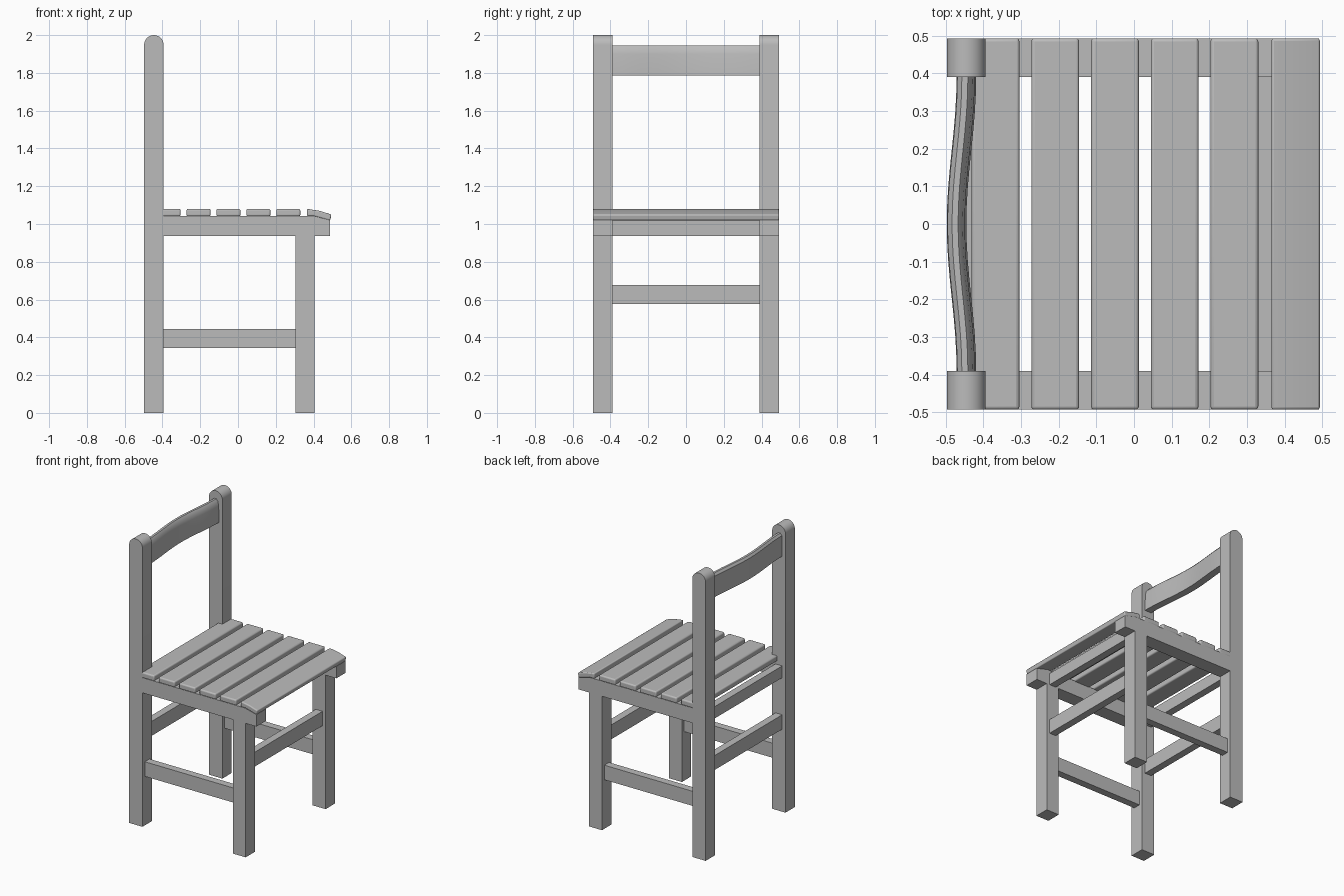
import bpy, bmesh, math

old = bpy.data.objects.get("Cube")
if old:
    bpy.data.objects.remove(old)

grey = bpy.data.materials.new("plain grey")
grey.use_nodes = True
tone = (0.5, 0.5, 0.5, 1)
grey.diffuse_color = tone
grey.node_tree.nodes["Principled BSDF"].inputs["Base Color"].default_value = tone

OUT, IN = 0.493, 0.39     # outer and inner faces of the posts across the seat


def finish(bm, name, bevel=0, smooth=False):
    bmesh.ops.recalc_face_normals(bm, faces=bm.faces)
    mesh = bpy.data.meshes.new(name)
    bm.to_mesh(mesh)
    bm.free()
    mesh.materials.append(grey)
    ob = bpy.data.objects.new(name, mesh)
    bpy.context.collection.objects.link(ob)
    if bevel:
        mod = ob.modifiers.new("soft edges", "BEVEL")
        mod.width, mod.segments = bevel, 3
    if smooth:
        bpy.ops.object.select_all(action="DESELECT")
        ob.select_set(True)
        bpy.context.view_layer.objects.active = ob
        bpy.ops.object.shade_smooth_by_angle(angle=math.radians(35))
    return ob


def extrude_y(name, profile, y0, y1, **kw):
    """Side profile of (x, z) points pushed from y0 to y1."""
    bm = bmesh.new()
    face = bm.faces.new([bm.verts.new((x, y0, z)) for x, z in profile])
    new = bmesh.ops.extrude_face_region(bm, geom=[face])["geom"]
    verts = [v for v in new if isinstance(v, bmesh.types.BMVert)]
    bmesh.ops.translate(bm, verts=verts, vec=(0, y1 - y0, 0))
    return finish(bm, name, **kw)


def box(name, x0, x1, y0, y1, z0, z1, **kw):
    return extrude_y(name, [(x0, z0), (x1, z0), (x1, z1), (x0, z1)], y0, y1, **kw)


# Legs, seat rails and low side stretchers, one set for each side
r = 0.0515
post = [(-0.497, 0), (-0.394, 0)]
for i in range(17):
    a = math.pi * i / 16
    post.append((-0.4455 + r * math.cos(a), 2 - r + r * math.sin(a)))
rail = [(-0.394, 0.937), (0.488, 0.937), (0.488, 1.02), (0.4, 1.043), (-0.394, 1.043)]
for side, s in (("right", -1), ("left", 1)):
    extrude_y(f"back_post_{side}", post, s * IN, s * OUT, smooth=True)
    box(f"front_leg_{side}", 0.305, 0.405, s * IN, s * OUT, 0, 0.937)
    extrude_y(f"seat_rail_{side}", rail, s * IN, s * OUT)
    box(f"side_stretcher_{side}", -0.394, 0.305, s * 0.415, s * 0.467, 0.343, 0.445)

# Cross rails under the seat and cross stretchers between the legs
for place, x in (("front", 0.355), ("back", -0.4455)):
    box(f"{place}_apron", x - 0.026, x + 0.026, -IN, IN, 0.937, 1.02)
    box(f"{place}_stretcher", x - 0.026, x + 0.026, -IN, IN, 0.577, 0.678)

# Flat seat slats, the rearmost tucked between the posts
for i in range(5):
    x = -0.431 + i * 0.1585
    box(f"seat_slat_{i + 1}", x, x + 0.127, -OUT, OUT, 1.04, 1.08, bevel=0.009, smooth=True)

# Front slat sloping down at the seat edge
nose = [(0.365, 1.042), (0.4, 1.042), (0.488, 1.018), (0.495, 1.05), (0.43, 1.07), (0.365, 1.08)]
extrude_y("front_slat", nose, -OUT, OUT, bevel=0.007, smooth=True)

# Curved backrest board bowed towards the rear
bm = bmesh.new()
section = [(-0.026, 1.786), (0.026, 1.786), (0.022, 1.9), (0.016, 1.93),
           (0.004, 1.945), (-0.012, 1.945), (-0.024, 1.93)]
rings = []
for i in range(17):
    t = i / 8 - 1
    bow = -0.445 - 0.026 * (0.5 + 0.5 * math.cos(math.pi * t))
    rings.append([bm.verts.new((bow + x, t * IN, z)) for x, z in section])
for a, b in zip(rings, rings[1:]):
    for j in range(len(section)):
        k = (j + 1) % len(section)
        bm.faces.new((a[j], a[k], b[k], b[j]))
bm.faces.new(rings[0])
bm.faces.new(rings[-1])
finish(bm, "backrest", smooth=True)
